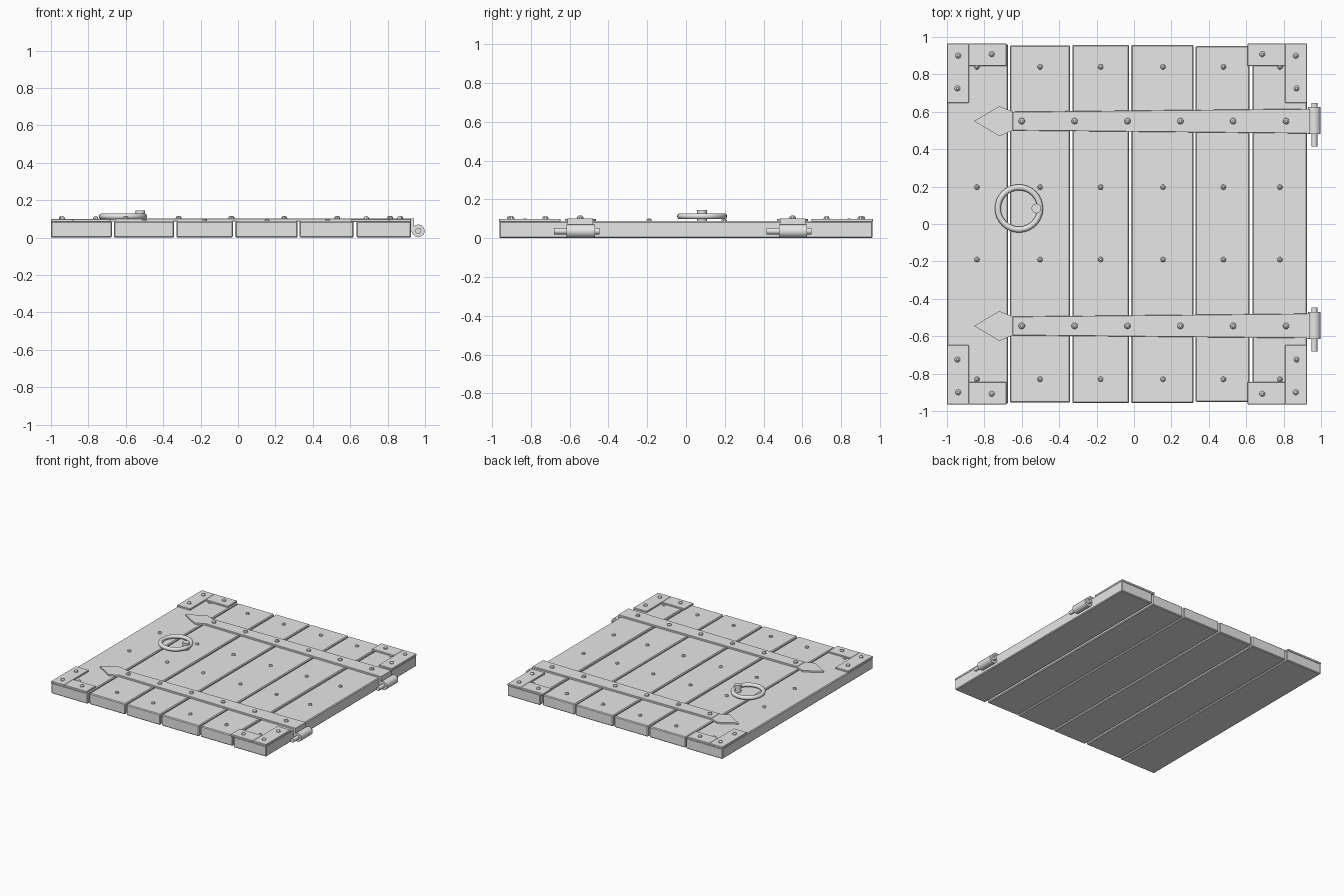
import bpy, bmesh, math
from mathutils import Matrix

cube = bpy.data.objects.get("Cube")
if cube:
    bpy.data.objects.remove(cube, do_unlink=True)

grey = bpy.data.materials.new("plain_grey")
grey.use_nodes = True
grey.diffuse_color = (0.8, 0.8, 0.8, 1)
grey.node_tree.nodes["Principled BSDF"].inputs["Base Color"].default_value = (0.8, 0.8, 0.8, 1)

PLANK_TOP, IRON_TOP = 0.088, 0.1


def finish(name, bm, bevel=0, smooth=False):
    bmesh.ops.recalc_face_normals(bm, faces=bm.faces)
    mesh = bpy.data.meshes.new(name)
    bm.to_mesh(mesh)
    bm.free()
    mesh.materials.append(grey)
    obj = bpy.data.objects.new(name, mesh)
    bpy.context.collection.objects.link(obj)
    if bevel:
        mod = obj.modifiers.new("bevel", 'BEVEL')
        mod.width, mod.segments = bevel, 1
    if smooth:
        bpy.ops.object.select_all(action='DESELECT')
        obj.select_set(True)
        bpy.context.view_layer.objects.active = obj
        bpy.ops.object.shade_smooth_by_angle(angle=math.radians(40))
    return obj


def slab(name, outline, z0, z1, bevel=0):
    """Extrude a flat outline upward."""
    bm = bmesh.new()
    face = bm.faces.new([bm.verts.new((x, y, z0)) for x, y in outline])
    up = bmesh.ops.extrude_face_region(bm, geom=[face])["geom"]
    verts = [v for v in up if isinstance(v, bmesh.types.BMVert)]
    bmesh.ops.translate(bm, verts=verts, vec=(0, 0, z1 - z0))
    return finish(name, bm, bevel)


def box(name, x0, x1, y0, y1, z0, z1, bevel=0):
    return slab(name, [(x0, y0), (x1, y0), (x1, y1), (x0, y1)], z0, z1, bevel)


def rod(name, x, z, y0, y1, radius):
    """Cylinder along y."""
    bm = bmesh.new()
    place = Matrix.Translation((x, (y0 + y1) / 2, z)) @ Matrix.Rotation(math.pi / 2, 4, 'X')
    bmesh.ops.create_cone(bm, cap_ends=True, segments=20, radius1=radius,
                          radius2=radius, depth=y1 - y0, matrix=place)
    return finish(name, bm, smooth=True)


def studs(name, points, z, radius=0.016, height=0.015):
    """Low domed nail heads joined in one object."""
    bm = bmesh.new()
    for x, y in points:
        for r1, r2, low, high in ((radius, radius * .85, -0.004, height * .55),
                                  (radius * .85, radius * .4, height * .55, height)):
            bmesh.ops.create_cone(bm, cap_ends=True, segments=10, radius1=r1, radius2=r2,
                                  depth=high - low,
                                  matrix=Matrix.Translation((x, y, z + (low + high) / 2)))
    return finish(name, bm)


# Planks, with slightly uneven lengths
edges = [(-1, -0.674), (-0.664, -0.342), (-0.329, -0.027),
         (-0.015, 0.319), (0.329, 0.618), (0.634, 0.925)]
ends = [0.962, 0.955, 0.958, 0.957, 0.952, 0.962]
for i, ((x0, x1), end) in enumerate(zip(edges, ends)):
    box(f"plank_{i + 1}", x0, x1, -end, end, 0, PLANK_TOP, bevel=0.006)

# Nails across the planks
studs("plank_nails", [(x, y) for x in (-0.84, -0.502, -0.178, 0.155, 0.478, 0.78)
                      for y in (-0.83, -0.19, 0.197, 0.84)], PLANK_TOP, 0.015, 0.013)

# Corner brackets: an upright and a crosswise plate each
bracket_studs = []
for side_y, end in ((1, "back"), (-1, "front")):
    for side_x, side in ((1, "left"), (-1, "right")):
        outer = 0.925 if side_x > 0 else -1.0

        def inward(d):
            return outer - side_x * d

        for part, d0, d1, y0 in (("long", 0, 0.117, 0.648), ("cross", 0.117, 0.318, 0.845)):
            xs = sorted((inward(d0), inward(d1)))
            ys = sorted((side_y * y0, side_y * 0.964))
            box(f"bracket_{part}_{end}_{side}", *xs, *ys, PLANK_TOP - 0.004, IRON_TOP, 0.002)
        bracket_studs += [(inward(d), side_y * y)
                          for d, y in ((0.06, 0.9), (0.239, 0.908), (0.056, 0.725))]
studs("bracket_studs", bracket_studs, IRON_TOP)

# Strap hinges with spear tips, folded ends, knuckles and pins
for cy, end in ((0.55, "back"), (-0.545, "front")):
    slab(f"strap_{end}", [(-0.65, cy - 0.05), (0.94, cy - 0.066), (0.94, cy + 0.066),
                          (-0.65, cy + 0.05)], PLANK_TOP - 0.002, IRON_TOP + 0.002, 0.002)
    slab(f"strap_tip_{end}", [(-0.855, cy), (-0.72, cy - 0.08), (-0.648, cy - 0.05),
                              (-0.648, cy + 0.05), (-0.72, cy + 0.08)],
         PLANK_TOP - 0.002, IRON_TOP)
    box(f"strap_fold_{end}", 0.926, 0.942, cy - 0.066, cy + 0.066, 0.03, IRON_TOP + 0.002)
    rod(f"hinge_knuckle_{end}", 0.964, 0.036, cy - 0.07, cy + 0.075, 0.034)
    rod(f"hinge_pin_{end}", 0.964, 0.036, cy - 0.136, cy + 0.098, 0.016)
    studs(f"strap_studs_{end}", [(-0.6 + 0.2826 * i, cy) for i in range(6)],
          IRON_TOP + 0.002, 0.018)

# Pull ring
bm = bmesh.new()
major, minor, around, tube = 0.113, 0.016, 32, 10
rings = []
for i in range(around):
    a = 2 * math.pi * i / around
    rings.append([])
    for j in range(tube):
        b = 2 * math.pi * j / tube
        r = major + minor * math.cos(b)
        rings[-1].append(bm.verts.new((-0.615 + r * math.cos(a), 0.083 + r * math.sin(a),
                                       0.113 + minor * math.sin(b))))
for i in range(around):
    for j in range(tube):
        p, q = rings[i], rings[(i + 1) % around]
        bm.faces.new((p[j], q[j], q[(j + 1) % tube], p[(j + 1) % tube]))
finish("pull_ring", bm, smooth=True)

# Post holding the ring
bm = bmesh.new()
bmesh.ops.create_cone(bm, cap_ends=True, segments=16, radius1=0.026, radius2=0.026,
                      depth=0.065, matrix=Matrix.Translation((-0.522, 0.083, 0.1125)))
finish("ring_post", bm, smooth=True)
